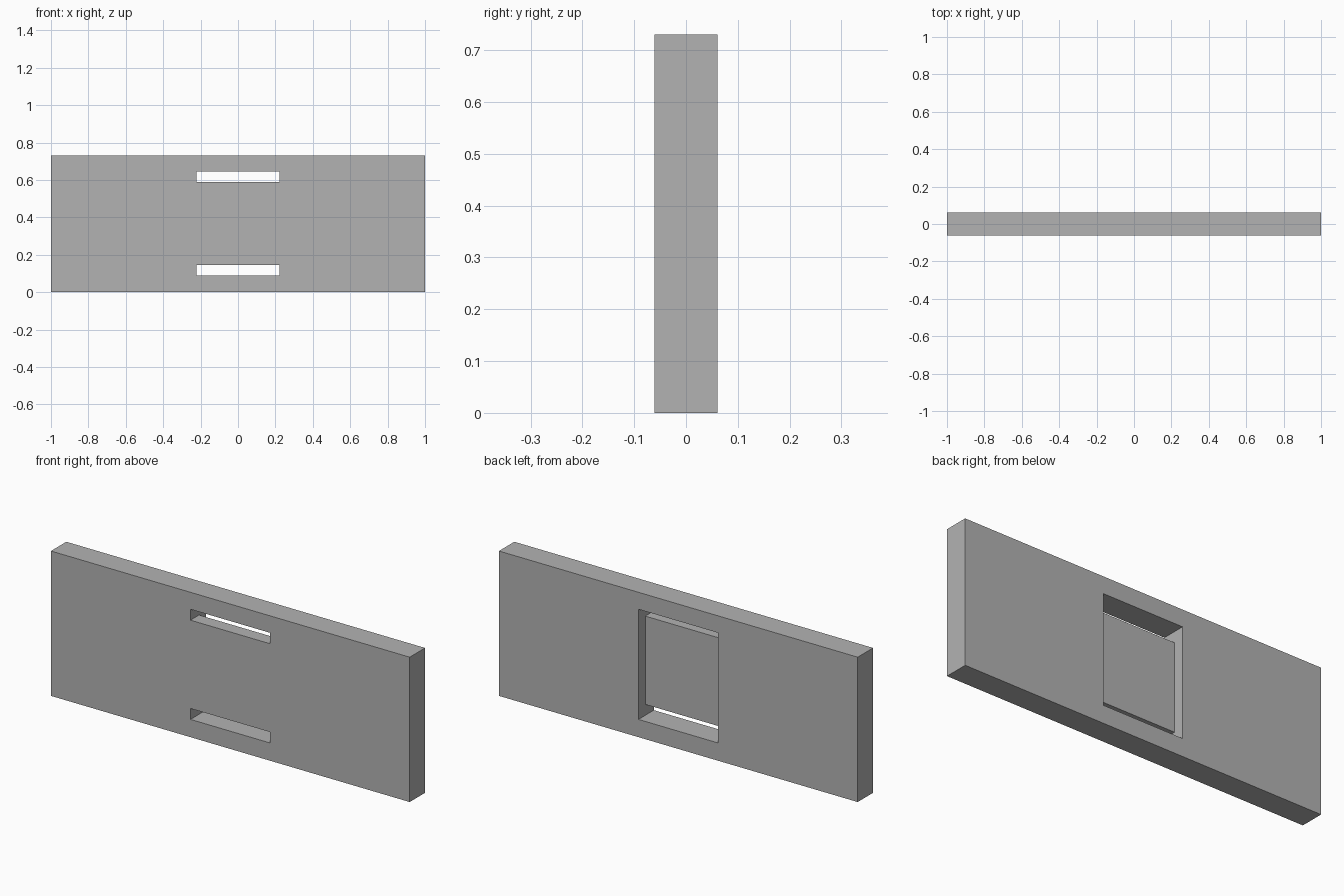
import bpy
import bmesh

if "Cube" in bpy.data.objects:
    bpy.data.objects.remove(bpy.data.objects["Cube"], do_unlink=True)

HEIGHT = 0.73
BACK = 0.061             # half of the panel depth
FLOOR = 0.007            # y of the recessed back of the bridge
THROUGH = BACK + 0.05    # cutter overshoot
MID = 0.367              # height of the recess centre
OUTER, INNER = 0.2775, 0.2225   # half heights of recess and bridge


def extrude_x(name, profile, half_width):
    """Solid made from a (y, z) profile swept along x."""
    bm = bmesh.new()
    face = bm.faces.new([bm.verts.new((-half_width, y, z)) for y, z in profile])
    swept = bmesh.ops.extrude_face_region(bm, geom=[face])["geom"]
    verts = [g for g in swept if isinstance(g, bmesh.types.BMVert)]
    bmesh.ops.translate(bm, verts=verts, vec=(2 * half_width, 0, 0))
    bmesh.ops.recalc_face_normals(bm, faces=bm.faces)
    mesh = bpy.data.meshes.new(name)
    bm.to_mesh(mesh)
    bm.free()
    obj = bpy.data.objects.new(name, mesh)
    bpy.context.collection.objects.link(obj)
    return obj


# Flat grey finish
grey = bpy.data.materials.new("plain grey")
grey.use_nodes = True
colour = (0.45, 0.45, 0.45, 1)
grey.diffuse_color = colour
grey.node_tree.nodes["Principled BSDF"].inputs["Base Color"].default_value = colour

# Rectangular panel
panel = extrude_x("slotted_panel", [(-BACK, 0), (BACK, 0), (BACK, HEIGHT), (-BACK, HEIGHT)], 1)
panel.data.materials.append(grey)

# C-shaped cutter: back recess plus two through slots, leaving a bridge
lower = [(THROUGH, -OUTER), (-THROUGH, -OUTER), (-THROUGH, -INNER), (FLOOR, -INNER)]
upper = [(y, -z) for y, z in reversed(lower)]
cutter = extrude_x("recess_cutter", [(y, MID + z) for y, z in lower + upper], 0.222)
cutter.data.materials.append(grey)
cutter.hide_render = True

# Cut the recess and drop the cutter
cut = panel.modifiers.new("recess", 'BOOLEAN')
cut.operation = 'DIFFERENCE'
cut.solver = 'EXACT'
cut.object = cutter
bpy.context.view_layer.objects.active = panel
bpy.ops.object.modifier_apply(modifier=cut.name)
bpy.data.objects.remove(cutter, do_unlink=True)
